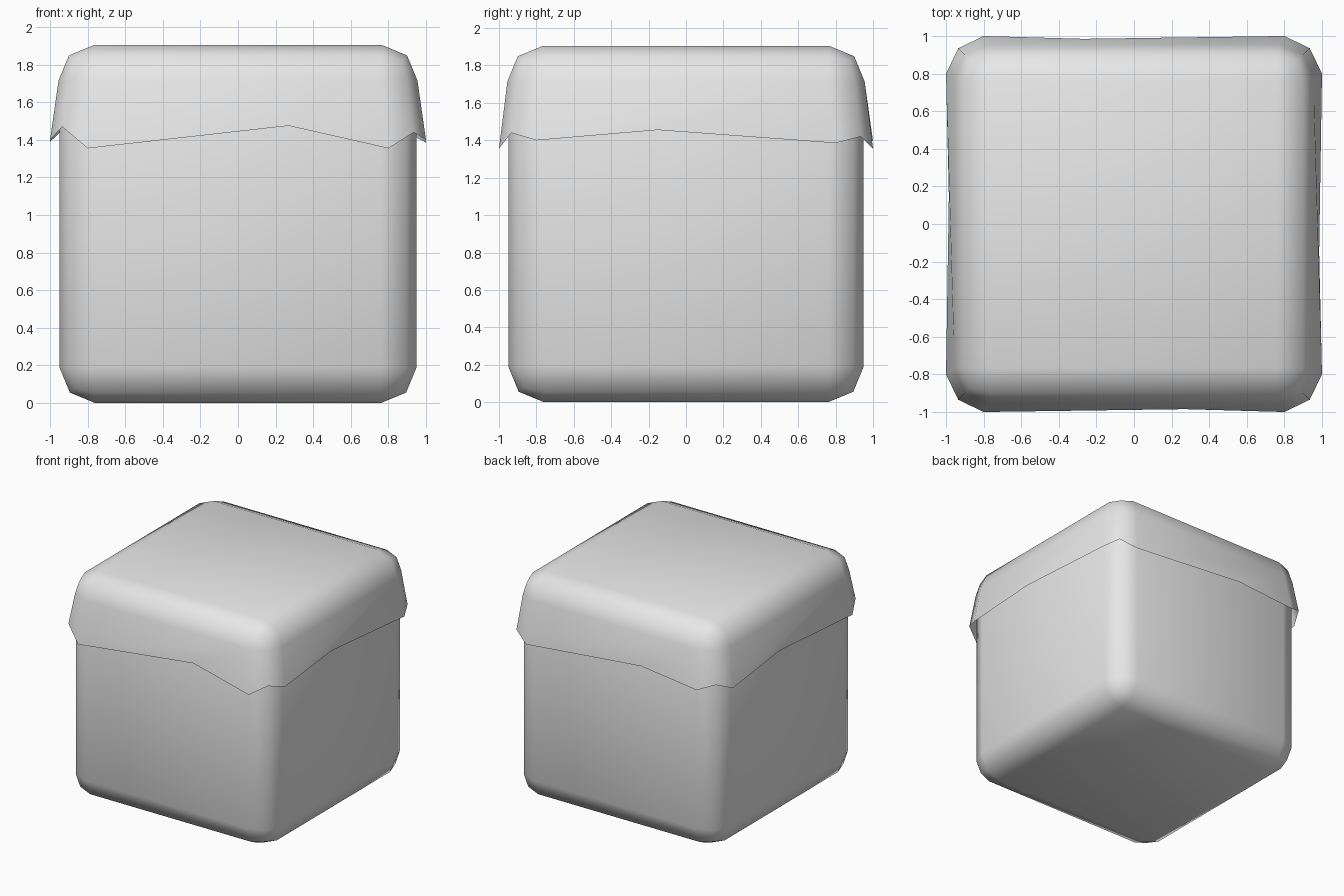
import bpy, bmesh
from math import radians
from mathutils import Matrix, Vector

cube = bpy.data.objects.get("Cube")
if cube:
    bpy.data.objects.remove(cube, do_unlink=True)

GREY = (0.8, 0.8, 0.8, 1)
grey = bpy.data.materials.new("light grey")
grey.use_nodes = True
grey.diffuse_color = GREY
grey.node_tree.nodes["Principled BSDF"].inputs["Base Color"].default_value = GREY

CENTRE_Z = 0.95
ROUNDING = 0.19


def rounded_cube(half):
    """Cube with two-step rounded edges, centred on the box centre."""
    bm = bmesh.new()
    bmesh.ops.create_cube(bm, size=2 * half, matrix=Matrix.Translation((0, 0, CENTRE_Z)))
    bmesh.ops.bevel(bm, geom=bm.edges[:], offset=ROUNDING, segments=2,
                    profile=0.5, affect='EDGES')
    return bm


def add_object(name, bm):
    mesh = bpy.data.meshes.new(name)
    for face in bm.faces:
        face.smooth = True
    bm.to_mesh(mesh)
    bm.free()
    mesh.materials.append(grey)
    obj = bpy.data.objects.new(name, mesh)
    bpy.context.collection.objects.link(obj)
    return obj


# Box body
add_object("box_body", rounded_cube(0.95))

# Lid: rounded top of a slightly larger cube, open below
half = 0.955
bm = rounded_cube(half)
lid_z = CENTRE_Z + half - ROUNDING
low_faces = [f for f in bm.faces if f.calc_center_median().z < lid_z]
bmesh.ops.delete(bm, geom=low_faces, context='FACES')
upper = [v for v in bm.verts if v.is_boundary]

# Uneven flared rim, per side: start height, middle position, middle height,
# end height, height of the corner that follows
SIDES = [
    (1.355, 0.27, 1.475, 1.355, 1.44),    # front
    (1.40, -0.15, 1.455, 1.385, 1.42),    # left
    (1.355, 0.27, 1.45, 1.395, 1.45),     # back
    (1.39, -0.15, 1.455, 1.40, 1.47),     # right
]


def nearest(v):
    return min(upper, key=lambda u: (u.co.xy - v.co.xy).length)


rim = []
for i, (start, mid, mid_z, end, corner) in enumerate(SIDES):
    turn = Matrix.Rotation(radians(90 * i), 3, 'Z')
    points = [(-0.8, -1, start), (mid, -0.985, mid_z), (0.8, -1, end), (0.935, -0.935, corner)]
    rim.append([bm.verts.new(turn @ Vector(p)) for p in points])

for i, (start, mid, end, corner) in enumerate(rim):
    following = rim[(i + 1) % 4][0]
    bm.faces.new((nearest(start), start, mid, end, nearest(end)))
    bm.faces.new((nearest(end), end, corner, nearest(corner)))
    bm.faces.new((nearest(corner), corner, following, nearest(following)))

add_object("lid", bm)
